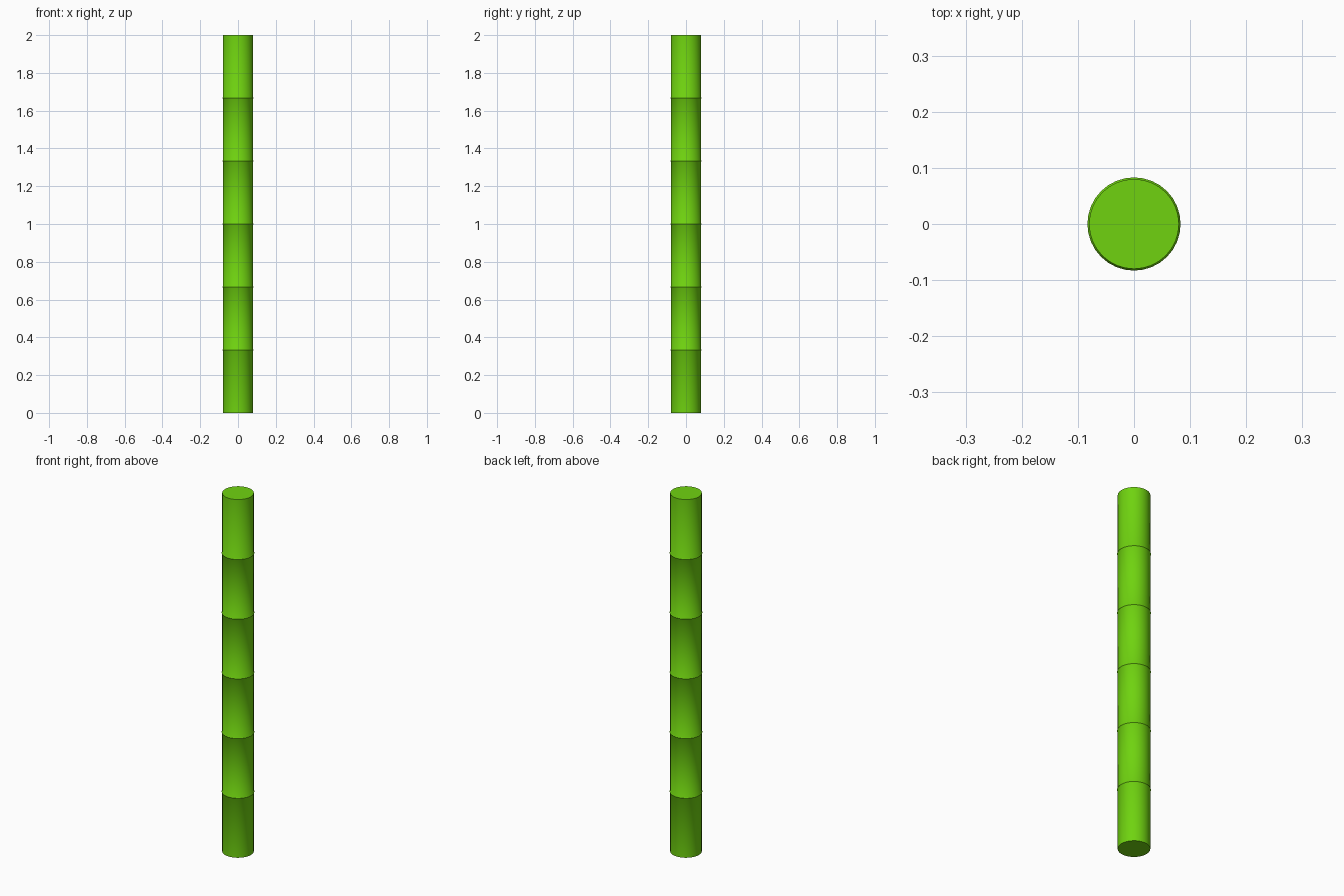
import bpy, bmesh, math

if "Cube" in bpy.data.objects:
    bpy.data.objects.remove(bpy.data.objects["Cube"])

SIDES = 32
R, RIDGE_R = 0.08, 0.083
HEIGHT, SEGMENTS = 2.0, 6
HALF_RIDGE = 0.004

# Stalk profile: straight segments with a slim raised ridge at each joint
profile = [(R, 0.0)]
for i in range(1, SEGMENTS):
    z = HEIGHT * i / SEGMENTS
    profile += [(R, z - HALF_RIDGE), (RIDGE_R, z), (R, z + HALF_RIDGE)]
profile.append((R, HEIGHT))

# Lathe the profile into closed rings
bm = bmesh.new()
rings = []
for r, z in profile:
    rings.append([bm.verts.new((r * math.cos(2 * math.pi * k / SIDES),
                                r * math.sin(2 * math.pi * k / SIDES), z))
                  for k in range(SIDES)])
for low, high in zip(rings, rings[1:]):
    for k in range(SIDES):
        n = (k + 1) % SIDES
        bm.faces.new((low[k], low[n], high[n], high[k]))

# Flat end caps
bm.faces.new(rings[0][::-1])
bm.faces.new(rings[-1])

mesh = bpy.data.meshes.new("bamboo_stalk")
bm.to_mesh(mesh)
bm.free()
stalk = bpy.data.objects.new("bamboo_stalk", mesh)
bpy.context.collection.objects.link(stalk)

# Bright green
green = bpy.data.materials.new("bamboo_green")
green.diffuse_color = (0.16, 0.65, 0.005, 1)
green.use_nodes = True
green.node_tree.nodes["Principled BSDF"].inputs["Base Color"].default_value = green.diffuse_color
mesh.materials.append(green)

# Smooth sides, sharp cap edges
bpy.context.view_layer.objects.active = stalk
stalk.select_set(True)
bpy.ops.object.shade_smooth_by_angle(angle=math.radians(60))
